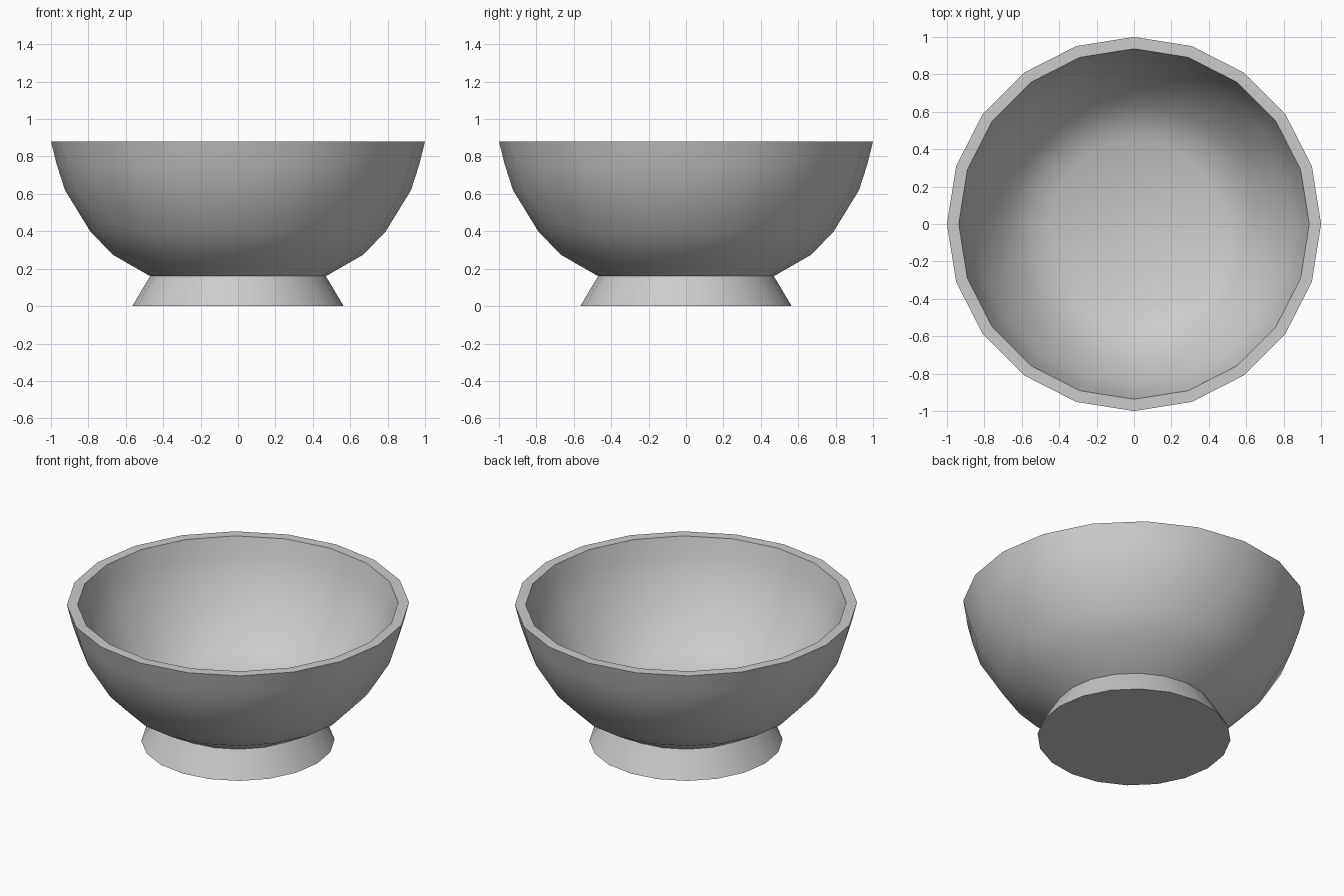
import bpy, bmesh
from math import cos, sin, tau, radians

if "Cube" in bpy.data.objects:
    bpy.data.objects.remove(bpy.data.objects["Cube"])

SIDES = 20


def lathe(name, profile, angle):
    """Revolve (radius, height) points round z; cap both ends when open."""
    bm = bmesh.new()
    rings = [[bm.verts.new((r * cos(tau * i / SIDES), r * sin(tau * i / SIDES), z))
              for i in range(SIDES)] for r, z in profile]
    for a, b in zip(rings, rings[1:]):
        for i in range(SIDES):
            j = (i + 1) % SIDES
            bm.faces.new((a[i], a[j], b[j], b[i]))
    bm.faces.new(rings[0][::-1])
    bm.faces.new(rings[-1])
    bmesh.ops.recalc_face_normals(bm, faces=bm.faces)
    mesh = bpy.data.meshes.new(name)
    bm.to_mesh(mesh)
    bm.free()
    obj = bpy.data.objects.new(name, mesh)
    bpy.context.collection.objects.link(obj)
    bpy.ops.object.select_all(action='DESELECT')
    obj.select_set(True)
    bpy.context.view_layer.objects.active = obj
    bpy.ops.object.shade_smooth_by_angle(angle=radians(angle))
    return obj


# Bowl and flared foot as one solid: foot, outer wall, rim, inner wall, floor
lathe("bowl", [
    (0.565, 0.0), (0.47, 0.16),
    (0.67, 0.275), (0.79, 0.40), (0.925, 0.62), (0.97, 0.76), (1.0, 0.88),
    (0.937, 0.88), (0.908, 0.77), (0.855, 0.62), (0.745, 0.455), (0.65, 0.335),
    (0.565, 0.275), (0.45, 0.22),
], 30)
